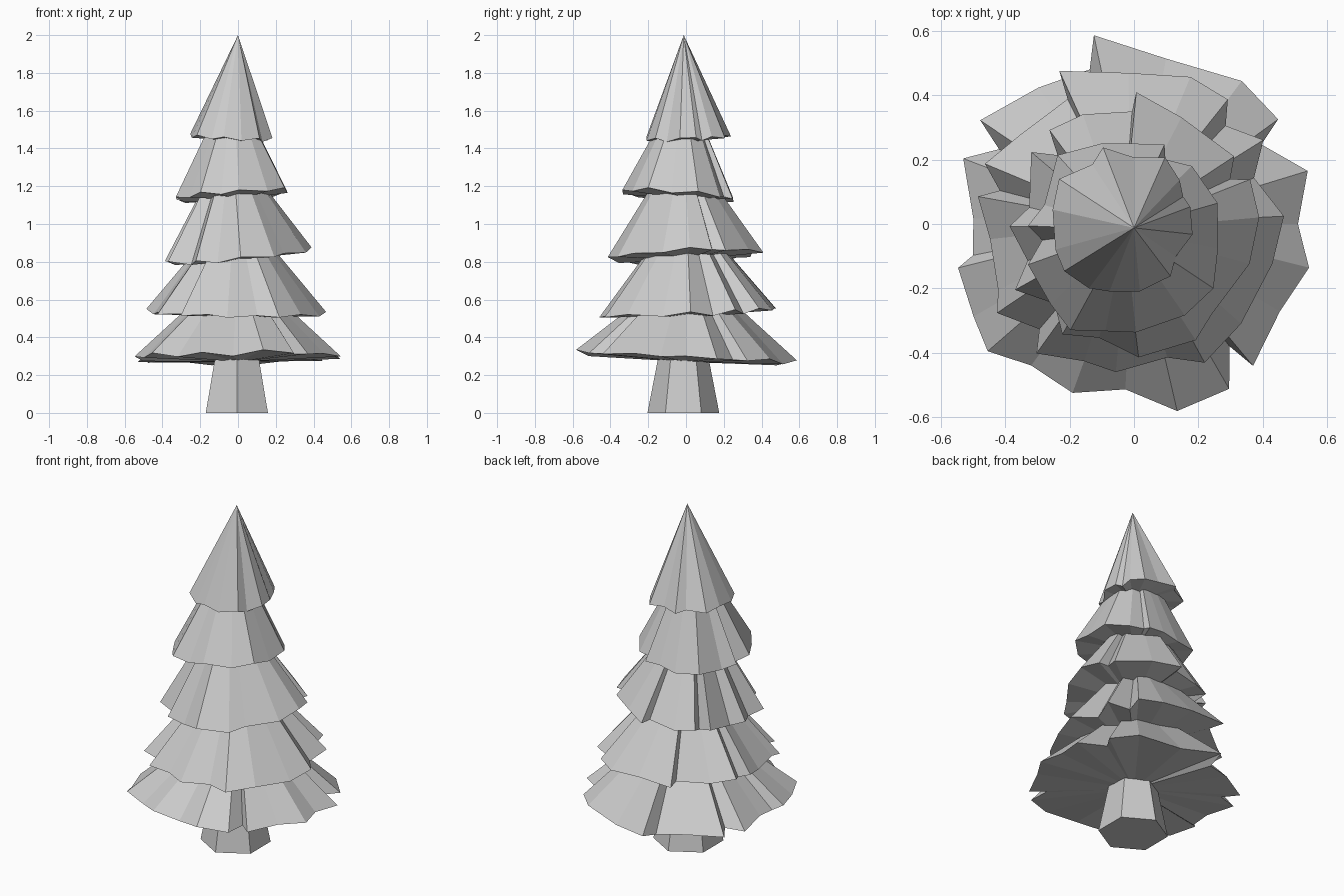
import bpy, bmesh
from math import sin, cos, radians, pi


def finish(name, bm):
    bmesh.ops.recalc_face_normals(bm, faces=bm.faces)
    mesh = bpy.data.meshes.new(name)
    bm.to_mesh(mesh)
    bm.free()
    ob = bpy.data.objects.new(name, mesh)
    bpy.context.collection.objects.link(ob)
    return ob


def tier(name, rim, z, tilt, top, hollow=-0.02):
    """Pleated skirt: rim of (angle, radius), tilted plane, top = (x, y, z, scale)."""
    bm = bmesh.new()
    mean = sum(r for _, r in rim) / len(rim)
    tx, ty, tz, s = top
    low, high = [], []
    for i, (a, r) in enumerate(rim):
        x, y = r * cos(radians(a)), r * sin(radians(a))
        wave = 0.15 * (r - mean) + 0.008 * (-1) ** i
        low.append(bm.verts.new((x, y, z + tilt[0] * x + tilt[1] * y + wave)))
        if s:
            high.append(bm.verts.new((tx + s * x, ty + s * y, tz)))
    under = bm.verts.new((0, 0, z + hollow))
    tip = bm.verts.new((tx, ty, tz))
    n = len(rim)
    for i in range(n):
        j = (i + 1) % n
        bm.faces.new((low[j], low[i], under))
        if s:
            bm.faces.new((low[i], low[j], high[j], high[i]))
            bm.faces.new((high[i], high[j], tip))
        else:
            bm.faces.new((low[i], low[j], tip))
    return finish(name, bm)


# Trunk: tapered hexagon
bm = bmesh.new()
rings = []
for r, z in ((0.19, 0), (0.12, 0.36)):
    rings.append([bm.verts.new((-0.006 + r * cos(pi / 6 + k * pi / 3),
                                -0.014 + r * sin(pi / 6 + k * pi / 3), z)) for k in range(6)])
for k in range(6):
    m = (k + 1) % 6
    bm.faces.new((rings[0][k], rings[0][m], rings[1][m], rings[1][k]))
bm.faces.new(rings[0][::-1])
bm.faces.new(rings[1])
finish("trunk", bm)

# Foliage tiers, bottom to top
tier("foliage_1_bottom",
     [(0, .51), (17, .565), (32, .467), (36, .554), (53, .557), (79, .524), (102, .6),
      (106, .5), (125, .518), (146, .577), (151, .48), (159, .569), (178, .5), (191, .51),
      (194, .564), (210, .576), (221, .603), (234, .544), (250, .559), (267, .515),
      (283, .597), (300, .592), (308, .483), (310, .576), (329, .529), (346, .561)],
     0.29, (0.015, -0.045), (0, 0, 0.62, 0.36))

tier("foliage_2",
     [(3, .467), (21, .4), (33, .48), (47, .418), (53, .485), (69, .49), (92, .47),
      (116, .53), (118, .44), (142, .45), (158, .5), (166, .43), (170, .493), (186, .45),
      (206, .47), (213, .508), (228, .44), (233, .504), (250, .454), (263, .464),
      (284, .428), (297, .484), (317, .455), (344, .448)],
     0.53, (-0.01, 0.04), (-0.01, 0, 0.9, 0.37))

tier("foliage_3",
     [(3, .39), (21, .387), (25, .33), (34, .376), (66, .363), (89, .41), (91, .35),
      (115, .376), (132, .393), (138, .32), (145, .39), (171, .33), (181, .387), (199, .35),
      (209, .423), (225, .35), (237, .409), (253, .37), (272, .415), (298, .409), (311, .37),
      (341, .38)],
     0.83, (0.09, 0.05), (-0.02, -0.01, 1.19, 0.43))

tier("foliage_4",
     [(14, .268), (45, .255), (64, .223), (69, .265), (90, .25), (112, .27), (138, .32),
      (168, .285), (181, .33), (190, .29), (201, .353), (224, .36), (239, .385), (255, .345),
      (271, .337), (299, .325), (321, .318), (344, .272)],
     1.15, (0.09, -0.05), (-0.015, -0.01, 1.5, 0.44))

tier("foliage_5_top",
     [(17, .183), (29, .175), (44, .197), (65, .229), (90, .207), (112, .257), (125, .226),
      (149, .272), (170, .257), (198, .257), (214, .262), (235, .244), (250, .223),
      (275, .21), (305, .198), (322, .165), (350, .185)],
     1.457, (-0.02, 0.03), (0, -0.012, 2.0, 0))
